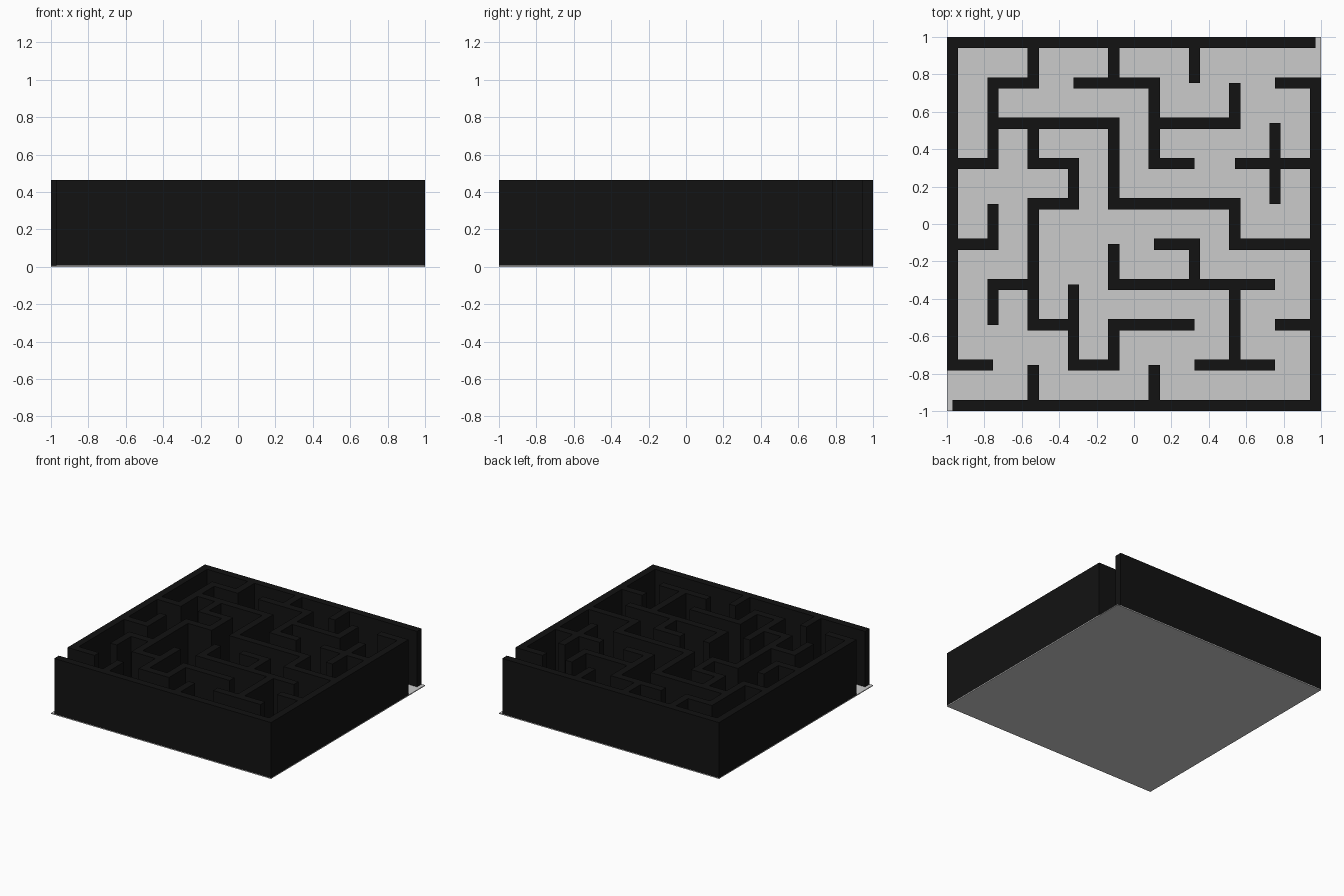
import bpy, bmesh

if "Cube" in bpy.data.objects:
    bpy.data.objects.remove(bpy.data.objects["Cube"])

N, EDGE, HALF = 9, 0.97, 0.03           # cells, outer wall centre line, half wall thickness
FLOOR, TOP = 0.007, 0.463

def line(i):
    return -EDGE + 2 * EDGE * i / N

# wall runs on the maze lattice: line index -> (start, end) pairs
rows = {0: [(0, 9)], 1: [(0, 1), (3, 4), (6, 8)], 2: [(2, 3), (4, 6), (8, 9)],
        3: [(1, 2), (4, 8)], 4: [(0, 1), (5, 6), (7, 9)], 5: [(2, 3), (4, 7)],
        6: [(0, 1), (2, 3), (5, 6), (7, 9)], 7: [(1, 4), (5, 7)],
        8: [(1, 2), (3, 5), (8, 9)], 9: [(0, 9)]}
cols = {0: [(1, 9)], 1: [(2, 3), (4, 5), (6, 8)], 2: [(0, 1), (2, 5), (6, 7), (8, 9)],
        3: [(1, 3), (5, 6)], 4: [(1, 2), (3, 4), (5, 7), (8, 9)], 5: [(0, 1), (6, 8)],
        6: [(3, 4), (8, 9)], 7: [(1, 3), (4, 5), (7, 8)], 8: [(5, 7)], 9: [(0, 8)]}

def touches(runs, k, at):
    """True if a crossing wall on line k passes through index at."""
    return any(a <= at <= b for a, b in runs.get(k, []))

# lattice of cuts: three per maze line (near face, centre, far face)
cuts = [line(i) + d for i in range(N + 1) for d in (-HALF, 0, HALF)]

# mark the plan cells covered by walls; ends reach past the node only at joints
filled = set()
for runs, cross, swap in ((rows, cols, False), (cols, rows, True)):
    for k, spans in runs.items():
        for a, b in spans:
            lo = 3 * a + (0 if touches(cross, a, k) else 1)
            hi = 3 * b + (2 if touches(cross, b, k) else 1)
            for u in range(lo, hi):
                for v in (3 * k, 3 * k + 1):
                    filled.add((v, u) if swap else (u, v))

def finish(bm, name):
    bmesh.ops.recalc_face_normals(bm, faces=bm.faces)
    mesh = bpy.data.meshes.new(name)
    bm.to_mesh(mesh)
    bm.free()
    ob = bpy.data.objects.new(name, mesh)
    bpy.context.collection.objects.link(ob)
    return ob

# maze walls: plan footprint extruded upwards
bm = bmesh.new()
verts = {}
def vert(i, j):
    if (i, j) not in verts:
        verts[i, j] = bm.verts.new((cuts[i], cuts[j], FLOOR))
    return verts[i, j]
for i, j in sorted(filled):
    bm.faces.new([vert(i, j), vert(i + 1, j), vert(i + 1, j + 1), vert(i, j + 1)])
geo = bmesh.ops.extrude_face_region(bm, geom=bm.faces[:], use_keep_orig=True)
for v in geo["geom"]:
    if isinstance(v, bmesh.types.BMVert):
        v.co.z = TOP
walls = finish(bm, "maze_walls")
black = bpy.data.materials.new("black")
black.diffuse_color = (0.006, 0.006, 0.006, 1)
black.use_nodes = True
black.node_tree.nodes["Principled BSDF"].inputs["Base Color"].default_value = black.diffuse_color
walls.data.materials.append(black)

# thin floor slab
bm = bmesh.new()
bmesh.ops.create_cube(bm, size=1)
for v in bm.verts:
    v.co = (v.co.x * 2, v.co.y * 2, FLOOR * (v.co.z + 0.5))
finish(bm, "floor")
